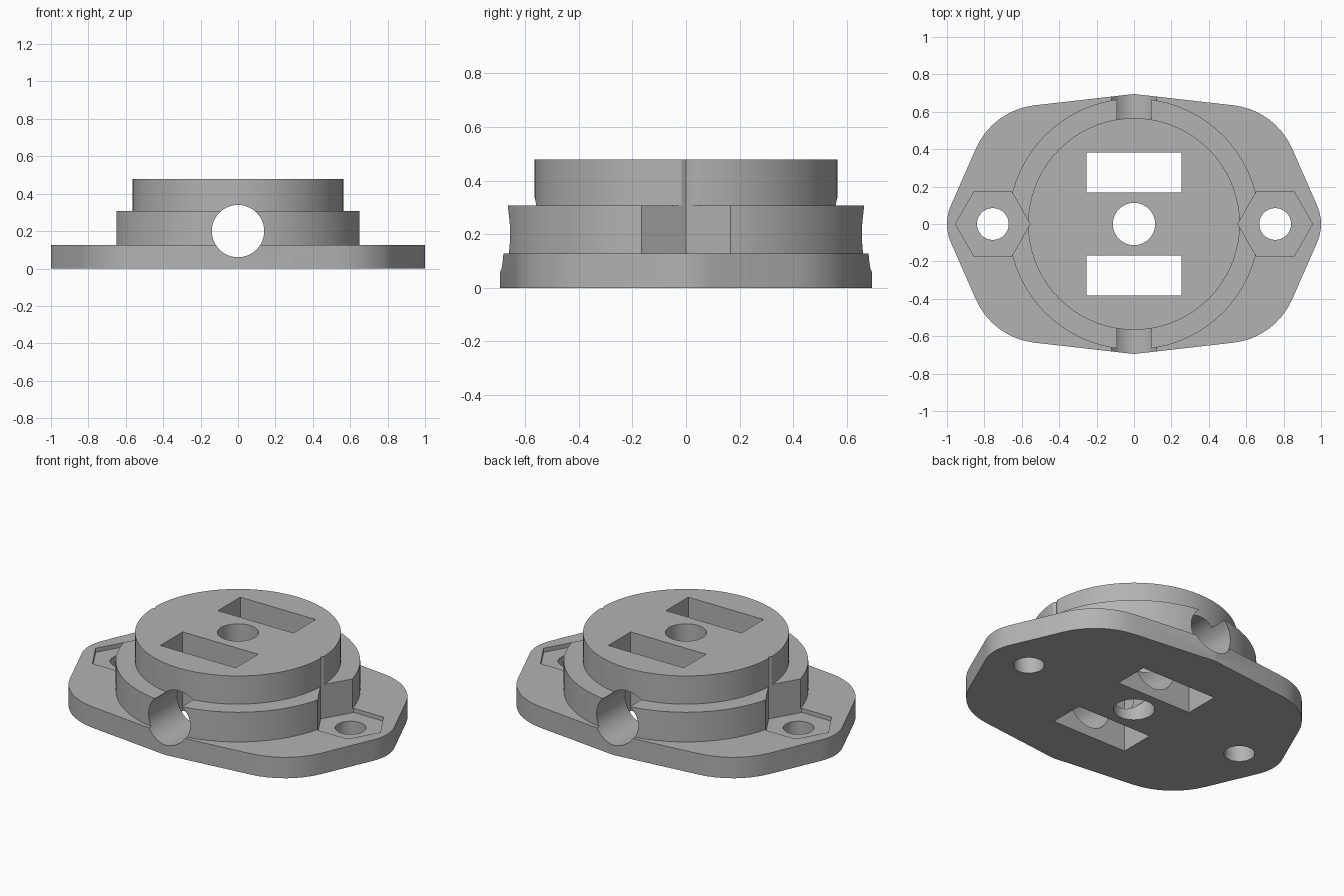
import bpy, bmesh
from math import cos, sin, radians, pi

cube = bpy.data.objects.get("Cube")
if cube:
    bpy.data.objects.remove(cube, do_unlink=True)

grey = bpy.data.materials.new("plain grey")
grey.use_nodes = True
colour = (0.45, 0.45, 0.45, 1)
grey.diffuse_color = colour
grey.node_tree.nodes["Principled BSDF"].inputs["Base Color"].default_value = colour


def prism(name, outline, z0, z1):
    """Extrude a closed xy outline between two heights."""
    bm = bmesh.new()
    face = bm.faces.new([bm.verts.new((x, y, z0)) for x, y in outline])
    top = bmesh.ops.extrude_face_region(bm, geom=[face])["geom"]
    bmesh.ops.translate(bm, vec=(0, 0, z1 - z0),
                        verts=[v for v in top if isinstance(v, bmesh.types.BMVert)])
    bmesh.ops.recalc_face_normals(bm, faces=bm.faces)
    mesh = bpy.data.meshes.new(name)
    bm.to_mesh(mesh)
    bm.free()
    mesh.materials.append(grey)
    obj = bpy.data.objects.new(name, mesh)
    bpy.context.collection.objects.link(obj)
    return obj


def arc(cx, cy, r, a0, a1, steps):
    angles = [radians(a0 + (a1 - a0) * i / steps) for i in range(steps + 1)]
    return [(cx + r * cos(a), cy + r * sin(a)) for a in angles]


def circle(cx, cy, r, sides=72):
    return arc(cx, cy, r, 0, 360, sides)[:-1]


def combine(body, tool, operation):
    mod = body.modifiers.new(tool.name, 'BOOLEAN')
    mod.operation, mod.solver, mod.object = operation, 'EXACT', tool
    bpy.context.view_layer.objects.active = body
    bpy.ops.object.modifier_apply(modifier=mod.name)
    bpy.data.objects.remove(tool, do_unlink=True)


BASE, STEP, TOP = 0.127, 0.307, 0.478

# Base plate: a quarter outline mirrored into the full flange
quarter = (arc(0.755, 0, 0.245, 0, 24, 4)
           + arc(0.488, 0.247, 0.39, 24, 84, 8) + [(0, 0.695)])
half = quarter + [(-x, y) for x, y in quarter[-2::-1]]
outline = half + [(x, -y) for x, y in half[-2:0:-1]]
body = prism("flange_body", outline, 0, BASE)

# Stepped round boss
combine(body, prism("lower_disc", circle(0, 0, 0.672), 0.05, STEP), 'UNION')
combine(body, prism("upper_disc", circle(0, 0, 0.566), 0.08, TOP), 'UNION')

# Nut pockets and screw holes on both ends
for side in (-1, 1):
    x = 0.755 * side
    combine(body, prism("nut_pocket", circle(x, 0, 0.2, 6), BASE - 0.025, 1), 'DIFFERENCE')
    combine(body, prism("screw_hole", circle(x, 0, 0.085, 40), -0.1, 1), 'DIFFERENCE')

# Rectangular slots through the boss
for side in (-1, 1):
    y0, y1 = 0.169 * side, 0.383 * side
    slot = [(-0.253, y0), (0.253, y0), (0.253, y1), (-0.253, y1)]
    combine(body, prism("slot", slot, -0.1, 1), 'DIFFERENCE')

# Central bore and the cross tunnel running front to back
combine(body, prism("centre_bore", circle(0, 0, 0.113, 48), -0.1, 1), 'DIFFERENCE')
tunnel = prism("cross_tunnel", circle(0, 0, 0.14, 48), -1, 1)
tunnel.rotation_euler.x = pi / 2
tunnel.location.z = 0.2
bpy.context.view_layer.update()
combine(body, tunnel, 'DIFFERENCE')

bpy.ops.object.select_all(action='DESELECT')
body.select_set(True)
bpy.context.view_layer.objects.active = body
bpy.ops.object.shade_smooth_by_angle(angle=radians(20))
